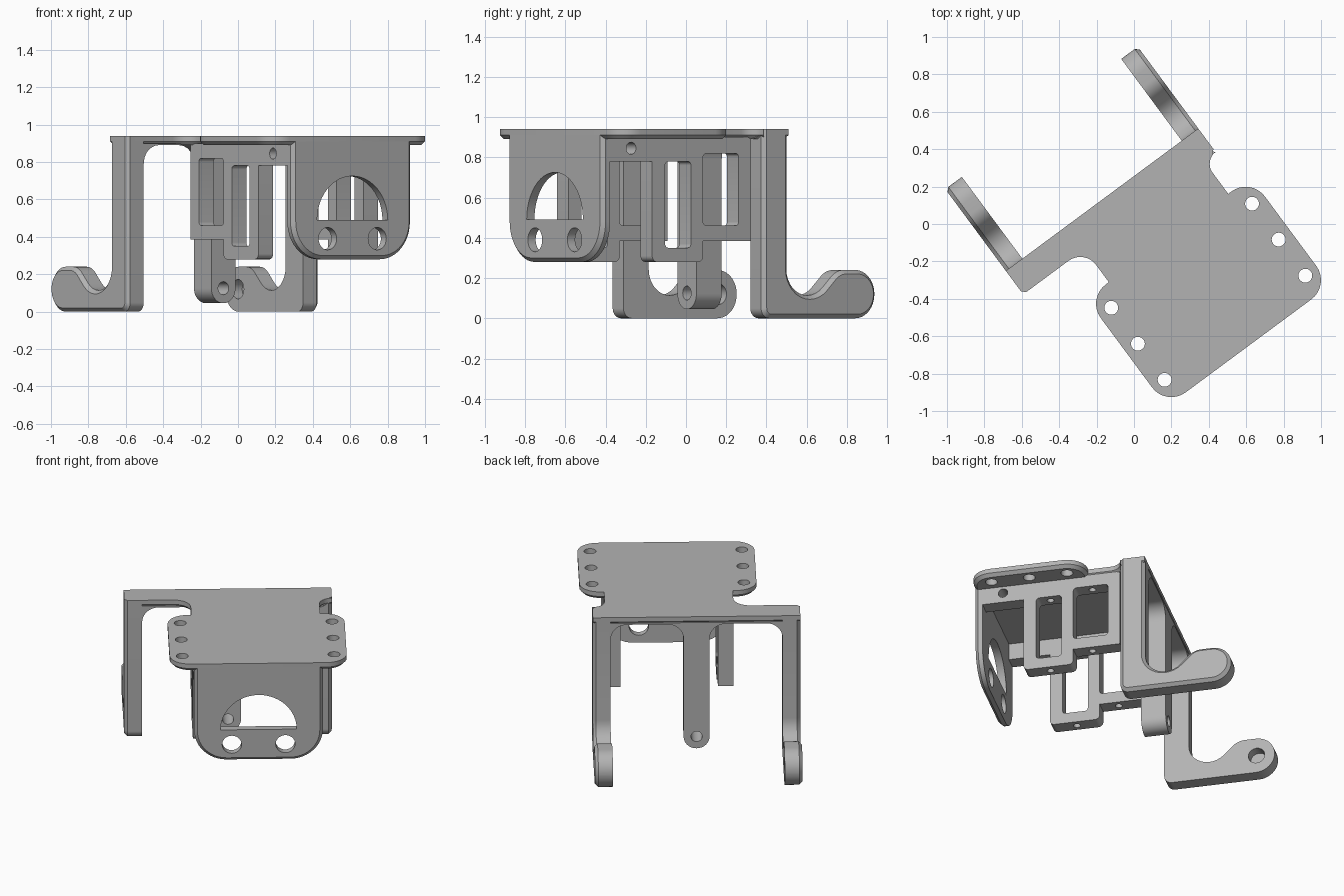
import bpy, bmesh, math
from mathutils import Vector, Matrix

cube = bpy.data.objects.get("Cube")
if cube:
    bpy.data.objects.remove(cube, do_unlink=True)

TURN = Matrix.Rotation(math.radians(36.5), 3, 'Z')   # whole bracket is turned
CHAMFER = 0.02

grey = bpy.data.materials.new("plain_grey")
grey.use_nodes = True
colour = (0.45, 0.45, 0.45, 1)
grey.diffuse_color = colour
grey.node_tree.nodes["Principled BSDF"].inputs["Base Color"].default_value = colour

# Profile plane to bracket axes: (a, b) in the plane, h along the extrusion
PLANES = {
    "plan": lambda a, b, h: (a, b, h),
    "side": lambda a, b, h: (h, a, b),
    "front": lambda a, b, h: (a, h, b),
}


def rounded(points, steps=8):
    """Outline from (a, b, radius) corners, each filleted by its radius."""
    out = []
    for i, p in enumerate(points):
        c = Vector(p[:2])
        r = p[2] if len(p) > 2 else 0
        if not r:
            out.append(c)
            continue
        d0 = (Vector(points[i - 1][:2]) - c).normalized()
        d1 = (Vector(points[(i + 1) % len(points)][:2]) - c).normalized()
        half = d0.angle(d1) / 2
        centre = c + (d0 + d1).normalized() * (r / math.sin(half))
        t = r / math.tan(half)
        s, e = c + d0 * t - centre, c + d1 * t - centre
        sweep = math.atan2(s.x * e.y - s.y * e.x, s.dot(e))
        out += [centre + Matrix.Rotation(sweep * k / steps, 2) @ s for k in range(steps + 1)]
    return out


def circle(a, b, r, n=28):
    return [Vector((a + r * math.cos(k * math.tau / n), b + r * math.sin(k * math.tau / n)))
            for k in range(n)]


def box(a0, a1, b0, b1, r):
    return rounded([(a0, b0, r), (a1, b0, r), (a1, b1, r), (a0, b1, r)], 5)


def inset(loop, d):
    """Move an outline inward by d."""
    area = sum(p.x * q.y - p.y * q.x for p, q in zip(loop, loop[1:] + loop[:1]))
    sign = 1 if area > 0 else -1
    out = []
    for i, p in enumerate(loop):
        e0 = (p - loop[i - 1]).normalized()
        e1 = (loop[(i + 1) % len(loop)] - p).normalized()
        n0, n1 = Vector((-e0.y, e0.x)), Vector((-e1.y, e1.x))
        out.append(p + (n0 + n1) * (sign * d / (1 + n0.dot(n1))))
    return out


def extrude(name, plane, h0, h1, outline, holes=(), blind=(), chamfer=0):
    """Plate from h0 (chamfered end) to h1; blind holes sink in from h1."""
    bm = bmesh.new()
    to3d = PLANES[plane]

    def ring(loop, h):
        vs = [bm.verts.new(to3d(p.x, p.y, h)) for p in loop]
        return vs, [bm.edges.new((vs[i - 1], vs[i])) for i in range(len(vs))]

    def walls(rings):
        for (va, _), (vb, _) in zip(rings, rings[1:]):
            for i in range(len(va)):
                bm.faces.new((va[i - 1], va[i], vb[i], vb[i - 1]))

    def cap(edges):
        bmesh.ops.triangle_fill(bm, use_beauty=True, use_dissolve=False, edges=edges)

    rings = [ring(outline, h1)]
    if chamfer:
        rings += [ring(outline, h0 + math.copysign(chamfer, h1 - h0)),
                  ring(inset(outline, chamfer), h0)]
    else:
        rings.append(ring(outline, h0))
    walls(rings)
    near, far = list(rings[0][1]), list(rings[-1][1])
    for loop in holes:
        pair = [ring(loop, h1), ring(loop, h0)]
        walls(pair)
        near += pair[0][1]
        far += pair[1][1]
    for loop in blind:
        pair = [ring(loop, h1), ring(loop, h1 + (h0 - h1) * 0.6)]
        walls(pair)
        near += pair[0][1]
        cap(pair[1][1])
    cap(near)
    cap(far)
    bmesh.ops.recalc_face_normals(bm, faces=bm.faces)
    bmesh.ops.transform(bm, matrix=TURN.to_4x4(), verts=bm.verts)
    mesh = bpy.data.meshes.new(name)
    bm.to_mesh(mesh)
    bm.free()
    mesh.materials.append(grey)
    ob = bpy.data.objects.new(name, mesh)
    bpy.context.collection.objects.link(ob)
    return ob


def drill(ob, cutter):
    """Cut one part out of another and drop the cutter."""
    mod = ob.modifiers.new("drill", 'BOOLEAN')
    mod.operation, mod.solver, mod.object = 'DIFFERENCE', 'EXACT', cutter
    graph = bpy.context.evaluated_depsgraph_get()
    mesh = bpy.data.meshes.new_from_object(ob.evaluated_get(graph))
    ob.modifiers.clear()
    ob.data = mesh
    bpy.data.objects.remove(cutter, do_unlink=True)


parts = []
TOP, UNDER = 0.94, 0.89
FRONT, WING, BAR, BACK = -0.888, -0.17, 0.05, 0.206
L, R = -0.70, 0.58            # outer faces of the arms
MID = 0.104                   # centre of the mounting plate

# Top plate with wings, neck and rear crossbar
plate = rounded([
    (MID - 0.546, FRONT, 0.128), (MID + 0.546, FRONT, 0.128),
    (MID + 0.546, WING, 0.128), (MID + 0.397, WING), (MID + 0.397, BAR, 0.079),
    (R - CHAMFER, BAR), (R, BAR + CHAMFER), (R, BACK), (L, BACK),
    (L, BAR + CHAMFER), (L + CHAMFER, BAR), (MID - 0.397, BAR, 0.105),
    (MID - 0.397, WING), (MID - 0.546, WING, 0.128)])
screws = [circle(MID + side * 0.468, v, 0.037) for side in (-1, 1)
          for v in (-0.288, -0.527, -0.767)]
parts.append(extrude("top_plate", "plan", UNDER, TOP, plate, screws, chamfer=CHAMFER))

# Front flange with half-round window and two holes
flange = rounded([(MID - 0.397, 0.93), (MID - 0.397, 0.28, 0.2),
                  (MID + 0.397, 0.28, 0.2), (MID + 0.397, 0.93)], 12)
window = [Vector((MID + 0.235 * math.cos(k * math.pi / 24),
                  0.49 + 0.235 * math.sin(k * math.pi / 24))) for k in range(25)]
parts.append(extrude("front_flange", "front", FRONT, -0.84, flange,
                     [window] + [circle(MID + s * 0.165, 0.39, 0.06) for s in (-1, 1)],
                     chamfer=CHAMFER))

# Rear crossbar and centre post, filleted together
C = (L + R) / 2
right_half = [(R - 0.1, 0.9), (R - 0.1, 0.79), (R - 0.11, 0.79), (R - 0.11, UNDER, 0.1),
              (C + 0.08, UNDER, 0.1), (C + 0.08, 0.045, 0.079)]
comb = right_half + [(2 * C - p[0],) + p[1:] for p in reversed(right_half)]
parts.append(extrude("crossbar_post", "front", BAR, BACK, rounded(comb),
                     [circle(C, 0.125, 0.035)]))

# Two hooked arms, chamfered outside, with a blind pivot hole inside
hook = rounded([(BAR, 0.93), (BAR, 0, 0.05), (0.75, 0, 0.119), (0.75, 0.24, 0.119),
                (0.516, 0.24, 0.11), (BACK, -0.07, 0.13), (BACK, 0.93)], 12)
for name, outer, inner in (("left_arm", R, R - 0.11), ("right_arm", L, L + 0.11)):
    parts.append(extrude(name, "side", outer, inner, hook,
                         blind=[circle(0.635, 0.12, 0.052)], chamfer=CHAMFER))

# Two hanging frames under the neck, drilled from below
frame = rounded([(-0.85, 0.9), (-0.85, 0.78), (-0.58, 0.78), (-0.58, 0.28, 0.03),
                 (-0.265, 0.28, 0.03), (-0.265, 0.385), (0.03, 0.385), (0.03, 0.9)])
openings = [box(-0.5, -0.34, 0.35, 0.78, 0.02), box(-0.265, -0.045, 0.46, 0.82, 0.02),
            circle(-0.71, 0.845, 0.03)]
for name, side in (("left_frame", 1), ("right_frame", -1)):
    ob = extrude(name, "side", MID + side * 0.397, MID + side * 0.3, frame, openings)
    for v in (-0.42, -0.155):
        drill(ob, extrude("pilot", "plan", 0.2, 0.87, circle(MID + side * 0.348, v, 0.022, 16)))
    parts.append(ob)

# Smooth the curved walls, keep edges sharp
bpy.ops.object.select_all(action='DESELECT')
for ob in parts:
    ob.select_set(True)
bpy.context.view_layer.objects.active = parts[0]
bpy.ops.object.shade_smooth_by_angle(angle=math.radians(30))
